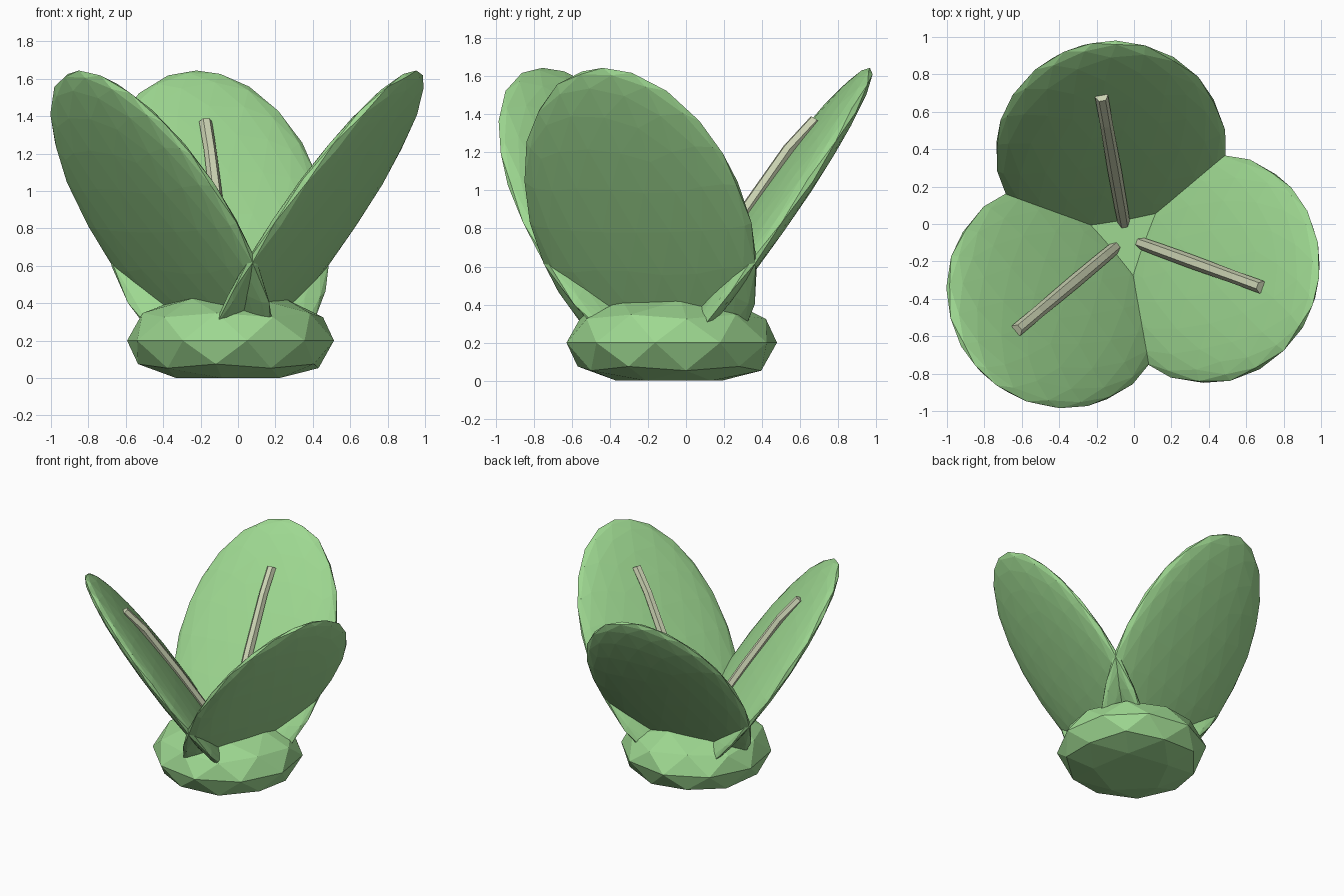
import bpy, bmesh, math
from mathutils import Matrix, Vector

if "Cube" in bpy.data.objects:
    bpy.data.objects.remove(bpy.data.objects["Cube"])


def material(name, rgb):
    m = bpy.data.materials.new(name)
    m.diffuse_color = (*rgb, 1)
    m.use_nodes = True
    m.node_tree.nodes["Principled BSDF"].inputs["Base Color"].default_value = m.diffuse_color
    return m


def add_object(name, bm, mat):
    bmesh.ops.recalc_face_normals(bm, faces=bm.faces)
    mesh = bpy.data.meshes.new(name)
    bm.to_mesh(mesh)
    bm.free()
    mesh.materials.append(mat)
    ob = bpy.data.objects.new(name, mesh)
    bpy.context.collection.objects.link(ob)
    return ob


green = material("leaf green", (0.342, 0.687, 0.283))
cream = material("pale cream", (0.60, 0.65, 0.45))
CX, CY = -0.04, -0.075

# Squashed base bulb, flattened underneath and on top
bm = bmesh.new()
bmesh.ops.create_icosphere(bm, subdivisions=2, radius=1)
bmesh.ops.transform(bm, verts=bm.verts, matrix=Matrix.Translation((CX, CY, 0.2))
                    @ Matrix.Rotation(math.radians(9), 4, 'Z')
                    @ Matrix.Diagonal((0.56, 0.56, 0.28, 1)))
for v in bm.verts:
    v.co.z = min(max(v.co.z, 0), 0.425)
add_object("base", bm, green)

ELEV = math.radians(54.5)
# Rib path: distance along the leaf, height above its middle plane, half width
RIB = [(-0.74, 0.065, 0.03), (-0.4, 0.093, 0.035), (-0.05, 0.103, 0.037),
       (0.4, 0.105, 0.034), (0.61, 0.076, 0.035)]

for i, azimuth in enumerate((100, 220, 340)):
    # Leaf frame: x across, y along the inner face normal, z along the length
    a = math.radians(azimuth)
    out = Vector((math.cos(a), math.sin(a), 0))
    up = Vector((0, 0, 1))
    along = out * math.cos(ELEV) + up * math.sin(ELEV)
    normal = up * math.cos(ELEV) - out * math.sin(ELEV)
    across = normal.cross(along)
    frame = Matrix((across, normal, along)).transposed().to_4x4()
    frame.translation = Vector((CX, CY, 0.83)) + out * 0.477

    # Leaf: flattened ellipsoid
    bm = bmesh.new()
    bmesh.ops.create_icosphere(bm, subdivisions=3, radius=1)
    bmesh.ops.transform(bm, verts=bm.verts,
                        matrix=frame @ Matrix.Diagonal((0.62, 0.09, 1.0, 1)))
    add_object(f"leaf_{i + 1}", bm, green)

    # Rib: six-sided rod arching over the inner face
    bm = bmesh.new()
    rings = []
    for u, n, r in RIB:
        rings.append([bm.verts.new(frame @ Vector((
            r * math.cos(k * math.pi / 3), n + r * math.sin(k * math.pi / 3), u)))
            for k in range(6)])
    for lo, hi in zip(rings, rings[1:]):
        for k in range(6):
            bm.faces.new((lo[k], lo[(k + 1) % 6], hi[(k + 1) % 6], hi[k]))
    bm.faces.new(rings[0])
    bm.faces.new(rings[-1])
    add_object(f"leaf_rib_{i + 1}", bm, cream)
